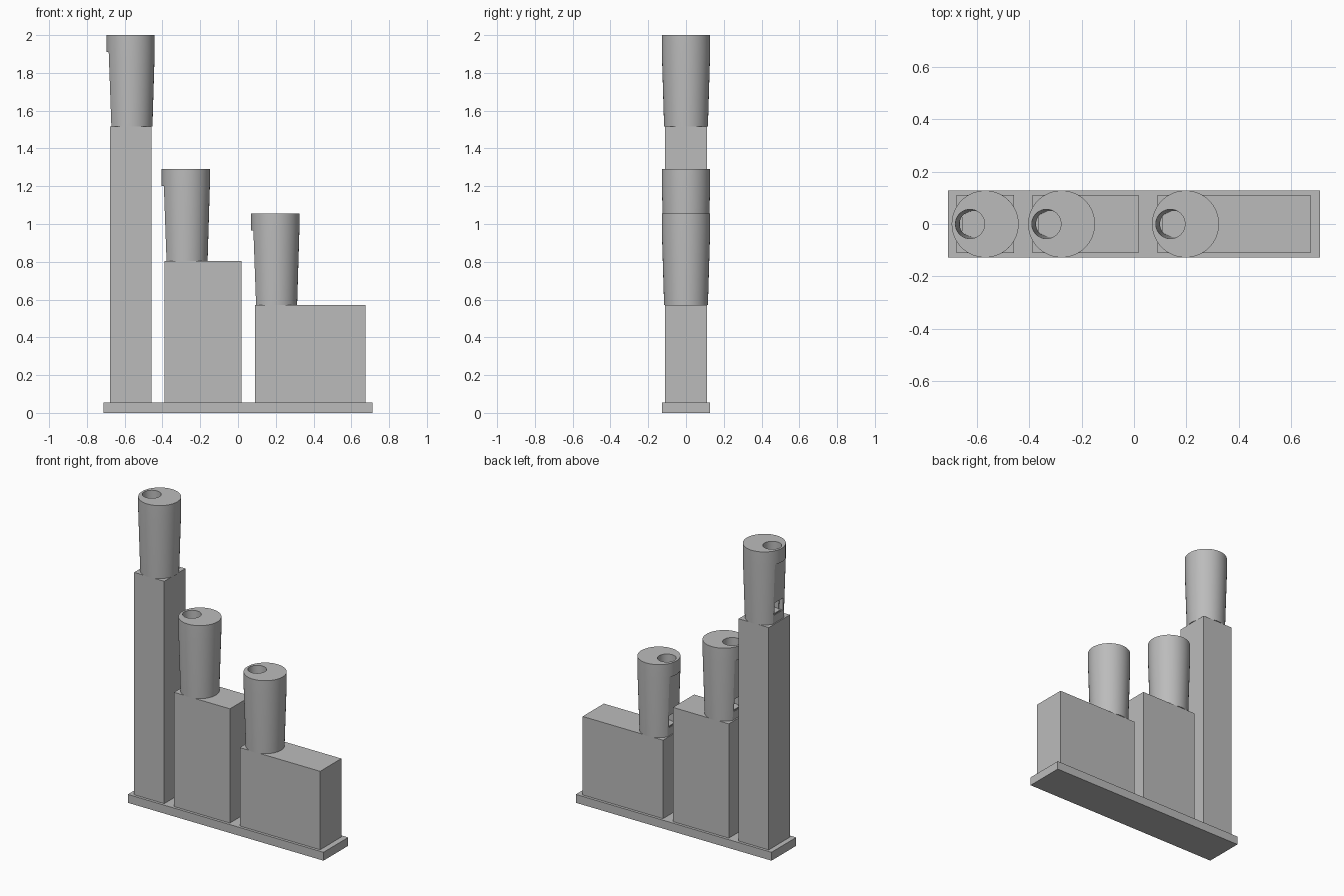
import bpy, bmesh, math

if "Cube" in bpy.data.objects:
    bpy.data.objects.remove(bpy.data.objects["Cube"])

gray = bpy.data.materials.new("plain gray")
gray.diffuse_color = (0.5, 0.5, 0.5, 1)
gray.use_nodes = True
gray.node_tree.nodes["Principled BSDF"].inputs["Base Color"].default_value = gray.diffuse_color


def finish(bm, name):
    bmesh.ops.recalc_face_normals(bm, faces=bm.faces[:])
    mesh = bpy.data.meshes.new(name)
    bm.to_mesh(mesh)
    bm.free()
    mesh.materials.append(gray)
    ob = bpy.data.objects.new(name, mesh)
    bpy.context.collection.objects.link(ob)
    return ob


def prism(name, outline, half_depth):
    """Extrude an x-z outline symmetrically along y."""
    bm = bmesh.new()
    front = [bm.verts.new((x, -half_depth, z)) for x, z in outline]
    back = [bm.verts.new((x, half_depth, z)) for x, z in outline]
    bm.faces.new(front)
    bm.faces.new(back[::-1])
    for i in range(len(outline)):
        j = (i + 1) % len(outline)
        bm.faces.new((front[i], front[j], back[j], back[i]))
    return finish(bm, name)


def box(name, x0, x1, z0, z1, half_depth):
    return prism(name, [(x0, z0), (x1, z0), (x1, z1), (x0, z1)], half_depth)


def lathe(name, rings, sides):
    """Stack of circles given as (centre x, radius, z), capped at both ends."""
    bm = bmesh.new()
    loops = []
    for cx, r, z in rings:
        loops.append([bm.verts.new((cx + r * math.cos(2 * math.pi * k / sides),
                                    r * math.sin(2 * math.pi * k / sides), z))
                      for k in range(sides)])
    for a, b in zip(loops, loops[1:]):
        for k in range(sides):
            m = (k + 1) % sides
            bm.faces.new((a[k], a[m], b[m], b[k]))
    bm.faces.new(loops[0][::-1])
    bm.faces.new(loops[-1])
    return finish(bm, name)


# base plate and the three stepped blocks
box("base_plate", -0.711, 0.711, 0, 0.055, 0.128)
blocks = [("tall", -0.678, -0.459, 1.515, -0.569),
          ("middle", -0.388, 0.018, 0.805, -0.277),
          ("low", 0.09, 0.674, 0.57, 0.197)]
for label, x0, x1, top, _ in blocks:
    box(label + "_block", x0, x1, 0.055, top, 0.11)

# tapered whistle with a straight collar on top
whistle = lathe("tall_whistle", [(0, 0.116, 0), (0, 0.128, 0.395), (0, 0.128, 0.485)], 64)

# cutters: flat side below the collar, bore, mouth window, windway slot
cutters = [
    prism("flat_cutter", [(-0.3, -0.05), (-0.0995, -0.05), (-0.1155, 0.395), (-0.3, 0.395)], 0.2),
    lathe("bore_cutter", [(-0.044, 0.05, 0.055), (-0.058, 0.056, 0.49)], 48),
    prism("mouth_cutter", [(-0.2, 0.055), (-0.075, 0.055), (-0.08, 0.13), (-0.2, 0.155)], 0.045),
    box("windway_cutter", -0.097, -0.089, 0.012, 0.08, 0.036),
]
for c in cutters:
    mod = whistle.modifiers.new(c.name, 'BOOLEAN')
    mod.operation = 'DIFFERENCE'
    mod.solver = 'EXACT'
    mod.object = c
    bpy.context.view_layer.objects.active = whistle
    bpy.ops.object.modifier_apply(modifier=mod.name)
    bpy.data.objects.remove(c)

bpy.ops.object.select_all(action='DESELECT')
whistle.select_set(True)
bpy.ops.object.shade_smooth_by_angle(angle=math.radians(20))

# one whistle on each block
for label, _, _, top, cx in blocks:
    ob = whistle
    if label != "tall":
        ob = whistle.copy()
        ob.name = label + "_whistle"
        bpy.context.collection.objects.link(ob)
    ob.location = (cx, 0, top)
